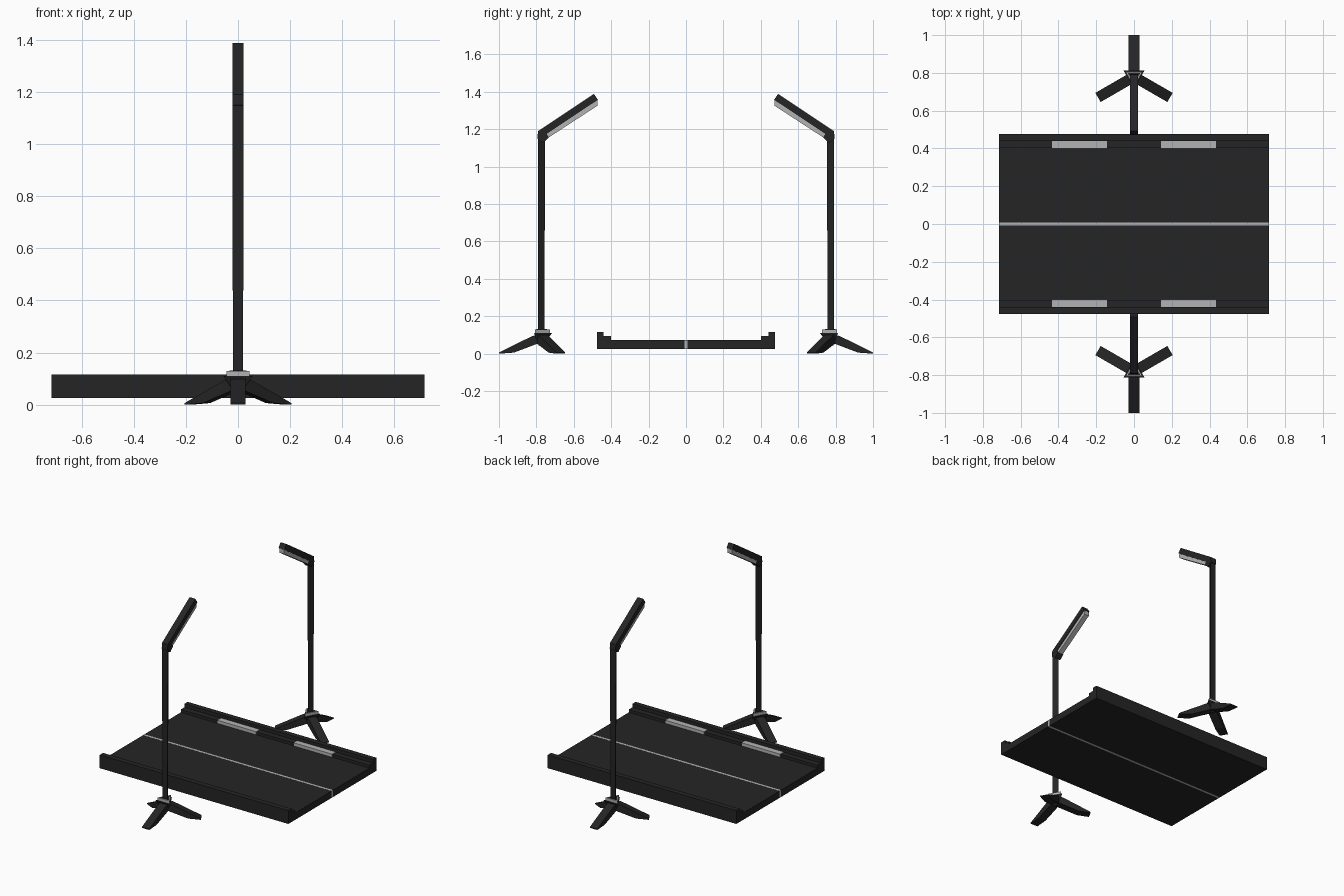
import bpy, math
from mathutils import Vector

if "Cube" in bpy.data.objects:
    bpy.data.objects.remove(bpy.data.objects["Cube"])


def material(name, v):
    m = bpy.data.materials.new(name)
    m.diffuse_color = (v, v, v, 1)
    m.use_nodes = True
    m.node_tree.nodes["Principled BSDF"].inputs["Base Color"].default_value = m.diffuse_color
    return m


DARK = material("dark", 0.018)
GREY = material("grey", 0.45)


def loft(name, bottom, top, mat):
    """Solid between two matching outlines."""
    n = len(bottom)
    faces = [list(range(n))[::-1], list(range(n, 2 * n))]
    faces += [(i, (i + 1) % n, n + (i + 1) % n, n + i) for i in range(n)]
    me = bpy.data.meshes.new(name)
    me.from_pydata([tuple(p) for p in list(bottom) + list(top)], [], faces)
    ob = bpy.data.objects.new(name, me)
    bpy.context.collection.objects.link(ob)
    me.materials.append(mat)
    bpy.context.view_layer.objects.active = ob
    ob.select_set(True)
    bpy.ops.object.mode_set(mode='EDIT')
    bpy.ops.mesh.select_all(action='SELECT')
    bpy.ops.mesh.normals_make_consistent(inside=False)
    bpy.ops.object.mode_set(mode='OBJECT')
    ob.select_set(False)
    return ob


def extrude_x(name, yz, x0, x1, mat):
    return loft(name, [(x0, y, z) for y, z in yz], [(x1, y, z) for y, z in yz], mat)


def triangle(r, z, s, cy=0.78):
    """Equilateral outline, apex towards the platform."""
    return [(r * math.cos(a), s * (cy + r * math.sin(a)), z)
            for a in (math.radians(-90 + 120 * i) for i in range(3))]


# metal seam along the middle of the platform
extrude_x("platform_seam", [(-.008, .025), (.008, .025), (.008, .0725), (-.008, .0725)],
          -.715, .715, GREY)

for s, side in ((1, "back"), (-1, "front")):
    # platform half with stepped kerb
    prof = [(.008, .025), (.476, .025), (.476, .116), (.44, .116),
            (.44, .092), (.402, .092), (.402, .072), (.008, .072)]
    extrude_x(f"platform_{side}", [(s * y, z) for y, z in prof], -.715, .715, DARK)

    # light strips on the kerb step
    strip = [(s * y, z) for y, z in ((.4, .071), (.44, .071), (.44, .0935), (.4, .0935))]
    for x in (-.434, .143):
        extrude_x(f"kerb_light_{side}", strip, x, x + .291, GREY)

    # tripod hub and collar
    loft(f"hub_{side}", triangle(.015, .045, s), triangle(.064, .11, s), DARK)
    loft(f"collar_{side}", triangle(.052, .108, s), triangle(.052, .129, s), GREY)
    loft(f"collar_cap_{side}", triangle(.038, .12, s), triangle(.038, .131, s), DARK)

    # three splayed legs
    leg = [(0, .108), (.045, .093), (.205, .014), (.22, .006),
           (.22, 0), (.14, .006), (.01, .055)]
    for k in range(3):
        a = math.radians(90 + 120 * k)
        d, w = Vector((math.cos(a), math.sin(a))), Vector((-math.sin(a), math.cos(a))) * .028
        rings = []
        for e in (-1, 1):
            rings.append([(d.x * r + e * w.x, s * (.78 + d.y * r + e * w.y), z) for r, z in leg])
        loft(f"leg_{side}", rings[0], rings[1], DARK)

    # tapering three-sided pole
    loft(f"pole_{side}", triangle(.0225, .11, s, .7795), triangle(.025, 1.175, s, .7785), DARK)

    # angled lamp arm: u runs along it, n across it
    def arm(pts):
        return [(s * (.791 - .832 * u - .554 * n), 1.19 + .554 * u - .832 * n) for u, n in pts]
    extrude_x(f"lamp_arm_{side}", arm([(0, 0), (.359, 0), (.359, .038), (.03, .038),
                                       (.03, .06), (-.013, .067), (-.025, .03)]), -.022, .022, DARK)
    extrude_x(f"lamp_panel_{side}", arm([(.03, .037), (.356, .037), (.34, .063), (.03, .06)]),
              -.018, .018, GREY)
